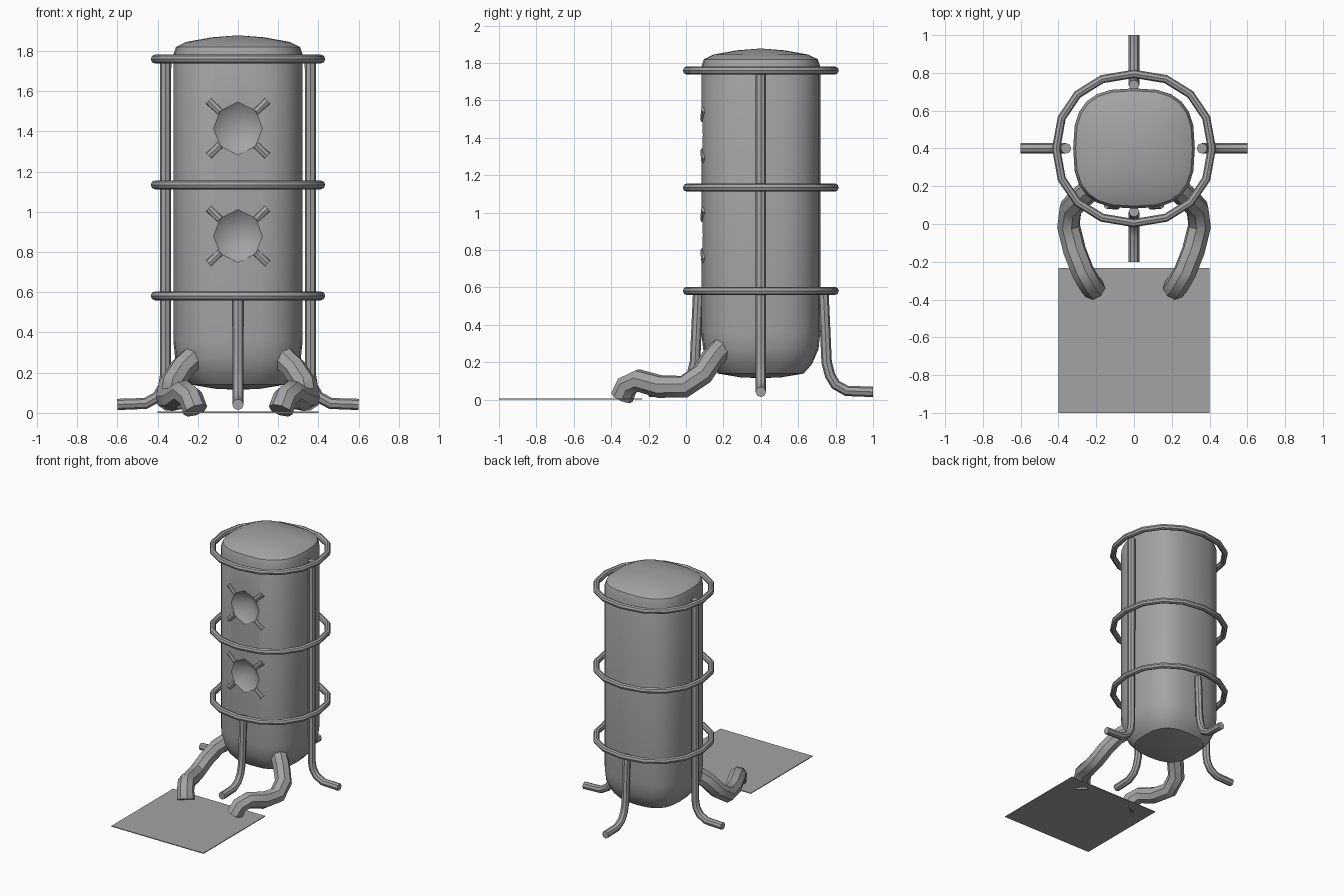
import bpy, bmesh
from math import cos, sin, pi, radians, copysign

cube = bpy.data.objects.get("Cube")
if cube:
    bpy.data.objects.remove(cube, do_unlink=True)

grey = bpy.data.materials.new("plain_grey")
grey.use_nodes = True
grey.diffuse_color = (0.37, 0.37, 0.37, 1)
grey.node_tree.nodes["Principled BSDF"].inputs["Base Color"].default_value = (0.37, 0.37, 0.37, 1)

CENTRE = 0.4  # y of the tank axis


def activate(ob):
    bpy.ops.object.select_all(action='DESELECT')
    ob.select_set(True)
    bpy.context.view_layer.objects.active = ob


def finish(ob, angle=35):
    activate(ob)
    ob.data.materials.clear()
    ob.data.materials.append(grey)
    bpy.ops.object.shade_smooth_by_angle(angle=radians(angle))


def rounded_square(a, b, power, count):
    pts = []
    for i in range(count):
        c, s = cos(2 * pi * i / count), sin(2 * pi * i / count)
        pts.append((copysign(abs(c) ** (2 / power), c) * a,
                    copysign(abs(s) ** (2 / power), s) * b))
    return pts


def tube(name, path, radius, closed=False):
    curve = bpy.data.curves.new(name, 'CURVE')
    curve.dimensions = '3D'
    curve.bevel_depth = radius
    curve.bevel_resolution = 2
    curve.use_fill_caps = not closed
    spline = curve.splines.new('POLY')
    spline.points.add(len(path) - 1)
    for p, co in zip(spline.points, path):
        p.co = (*co, 1)
    spline.use_cyclic_u = closed
    ob = bpy.data.objects.new(name, curve)
    bpy.context.collection.objects.link(ob)
    activate(ob)
    bpy.ops.object.convert(target='MESH')
    finish(bpy.context.view_layer.objects.active, 40)


# Tank: rounded square section lofted along a height profile
profile = [(0.12, 0.35), (0.14, 0.72), (0.19, 0.86), (0.27, 0.97), (0.36, 1),
           (1.78, 1), (1.82, 0.96), (1.845, 0.8), (1.868, 0.4)]
section = rounded_square(0.322, 0.318, 2.8, 24)
bm = bmesh.new()
rings = [[bm.verts.new((x * k, CENTRE + y * k, z)) for x, y in section] for z, k in profile]
n = len(section)
for low, high in zip(rings, rings[1:]):
    for i in range(n):
        j = (i + 1) % n
        bm.faces.new((low[i], low[j], high[j], high[i]))
for ring, z in ((rings[0], 0.115), (rings[-1], 1.878)):
    tip = bm.verts.new((0, CENTRE, z))
    for i in range(n):
        bm.faces.new((ring[i], ring[(i + 1) % n], tip))
bmesh.ops.recalc_face_normals(bm, faces=bm.faces)
mesh = bpy.data.meshes.new("tank")
bm.to_mesh(mesh)
bm.free()
tank = bpy.data.objects.new("tank", mesh)
bpy.context.collection.objects.link(tank)
mesh.materials.append(grey)

# Eye sockets: conical pits in the front, each with four short diagonal rods
for name, z in (("upper", 1.415), ("lower", 0.88)):
    bpy.ops.mesh.primitive_cone_add(vertices=8, radius1=0.215, depth=0.16,
                                    location=(0, 0.1, z), rotation=(-pi / 2, 0, 0))
    cutter = bpy.context.object
    cutter.hide_render = True
    mod = tank.modifiers.new("socket", 'BOOLEAN')
    mod.operation = 'DIFFERENCE'
    mod.solver = 'EXACT'
    mod.object = cutter
    activate(tank)
    bpy.ops.object.modifier_apply(modifier=mod.name)
    bpy.data.objects.remove(cutter, do_unlink=True)
    for sx in (-1, 1):
        for sz in (-1, 1):
            tube(name + "_socket_rod", [(sx * 0.088, 0.098, z + sz * 0.082),
                                        (sx * 0.145, 0.103, z + sz * 0.137)], 0.022)
finish(tank, 32)

# Hoops around the tank
for name, z in (("bottom", 0.582), ("middle", 1.134), ("top", 1.76)):
    hoop = [(x, CENTRE + y, z) for x, y in rounded_square(0.412, 0.395, 2.15, 16)]
    tube(name + "_hoop", hoop, 0.022, closed=True)

# Legs: tall ones at the sides, short ones at front and back
foot = [(0.37, 0.13), (0.4, 0.08), (0.46, 0.047), (0.6, 0.042)]
for name, dx, dy, top in (("left", 1, 0, [(0.36, 1.76), (0.36, 0.19)]),
                          ("right", -1, 0, [(0.36, 1.76), (0.36, 0.19)]),
                          ("front", 0, -1, [(0.335, 0.57), (0.352, 0.2)]),
                          ("back", 0, 1, [(0.335, 0.57), (0.352, 0.2)])):
    tube(name + "_leg", [(dx * r, CENTRE + dy * r, z) for r, z in top + foot], 0.028)

# Arms reaching forward to the mat
arm = [(0.21, 0.2, 0.285), (0.28, 0.14, 0.22), (0.335, 0.085, 0.135), (0.347, -0.01, 0.07),
       (0.315, -0.14, 0.07), (0.27, -0.255, 0.103), (0.235, -0.315, 0.075), (0.212, -0.343, 0.012)]
for name, side in (("left", 1), ("right", -1)):
    tube(name + "_arm", [(side * x, y, z) for x, y, z in arm], 0.062)

# Thin mat on the ground
bpy.ops.mesh.primitive_cube_add(size=1, location=(0, -0.617, 0.003))
mat = bpy.context.object
mat.name = "mat"
mat.scale = (0.8, 0.766, 0.006)
bpy.ops.object.transform_apply(location=False, rotation=False, scale=True)
finish(mat)
